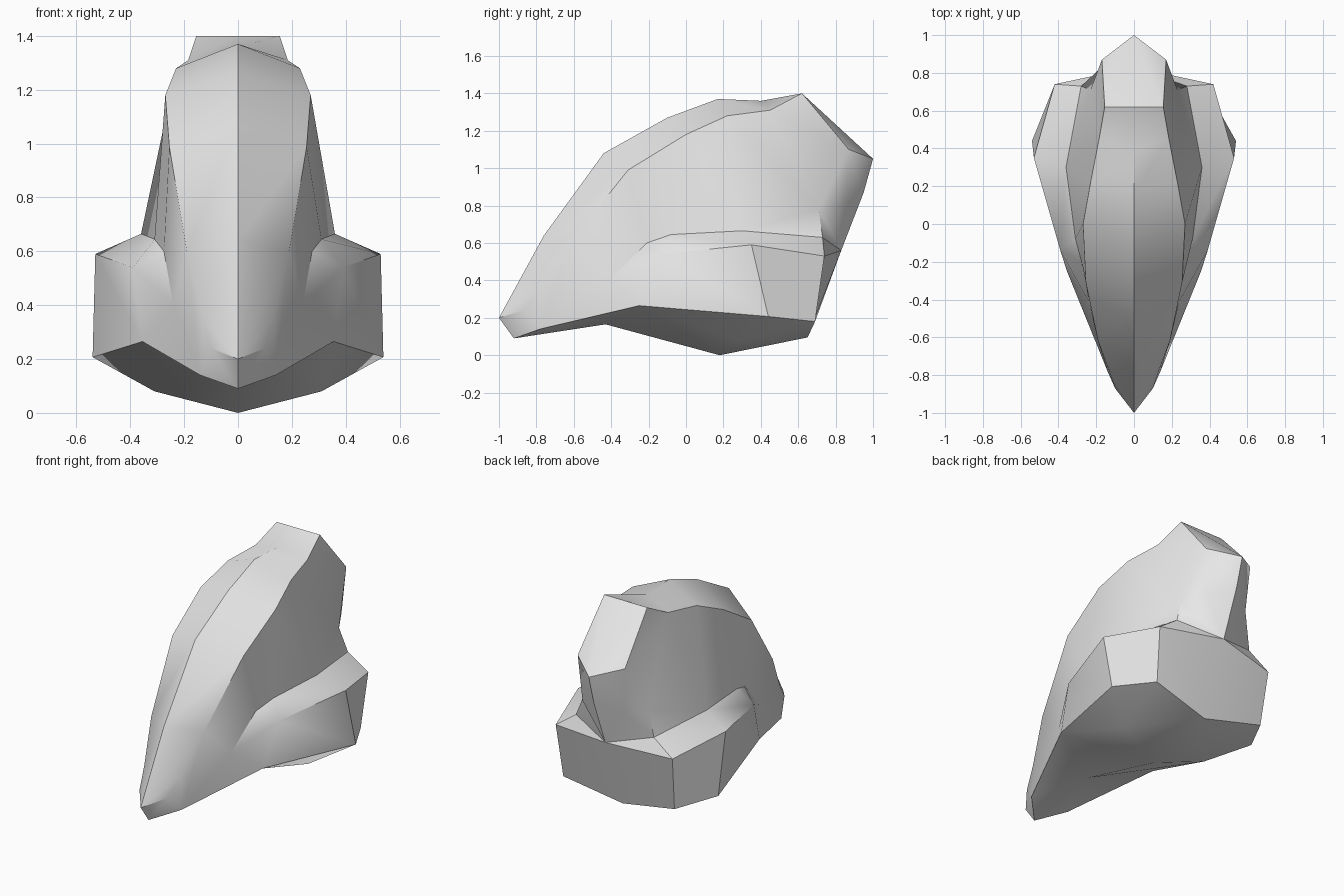
import bpy, bmesh, math

if "Cube" in bpy.data.objects:
    bpy.data.objects.remove(bpy.data.objects["Cube"])

# Half-hull rails (x, y, z), running nose to tail
crown = [(0, -1, .2), (0, -.76, .64), (0, -.44, 1.08), (0, -.1, 1.27),
         (0, .17, 1.37), (0, .4, 1.36), (0, .62, 1.4)]
ridge = [(.1, -.87, .24), (.13, -.78, .35), (.19, -.62, .6), (.255, -.31, .99),
         (.27, 0, 1.18), (.23, .22, 1.28), (.185, .45, 1.31), (.155, .62, 1.4)]
shelf_tip = (.24, -.41, .4)
shelf_in = [(.275, -.21, .6), (.31, -.08, .645), (.36, .3, .665), (.28, .73, .63)]
shelf_out = [(.39, -.14, .54), (.53, .35, .59), (.42, .74, .53)]
chine = [(0, -.92, .09), (.14, -.78, .14), (.355, -.25, .265), (.54, .44, .207), (.4, .69, .18)]
keel = [(0, -.43, .165), (0, .18, 0), (0, .65, .095)]
belly = (.31, .28, .08)
# Tail points
tail = [(0, 1, 1.05), (0, .95, .87), (0, .83, .56)]
cheek, column, hollow = (.17, .87, 1.1), (.15, .85, .8), (.23, .71, .78)

bm = bmesh.new()


def face(*pts):
    """Add a face and its mirror image, dropping repeated points."""
    pts = list(dict.fromkeys(pts))
    if len(pts) < 3:
        return
    for s in (1, -1):
        vs = [bm.verts.new((s * x, y, z)) for x, y, z in pts]
        bm.faces.new(vs if s == 1 else vs[::-1])


def bridge(a, b):
    for i in range(len(a) - 1):
        face(a[i], a[i + 1], b[i + 1], b[i])


# Canopy and upper sides
bridge(crown[:1] + crown, ridge)
bridge(ridge[:3] + ridge[2:7],
       [chine[1]] * 3 + [shelf_tip] + shelf_in[:3] + [hollow])
face(shelf_in[2], hollow, shelf_in[3])
# Nose
face(crown[0], ridge[0], chine[0])
face(ridge[0], chine[1], chine[0])
# Side shelf
bridge([shelf_tip] + shelf_in, [shelf_tip] + shelf_out[:1] + shelf_out)
# Lower sides
bridge([shelf_tip, shelf_tip] + shelf_out, chine[1:3] + chine[2:])
# Tail
face(ridge[7], crown[6], tail[0])
face(ridge[7], tail[0], cheek)
bridge([ridge[7], ridge[6], hollow, column], [cheek] * 4)
face(cheek, tail[0], tail[1], column)
face(column, tail[1], tail[2])
face(hollow, column, tail[2], shelf_in[3])
# Back panel
face(shelf_in[3], tail[2], shelf_out[2])
face(shelf_out[2], tail[2], keel[2], chine[4])
# Underside
face(chine[0], keel[0], chine[1])
face(chine[1], keel[0], chine[2])
face(chine[2], keel[0], keel[1], belly)
face(chine[2], belly, chine[3])
face(belly, keel[1], keel[2])
face(belly, keel[2], chine[4], chine[3])

bmesh.ops.remove_doubles(bm, verts=bm.verts, dist=.0005)
bmesh.ops.recalc_face_normals(bm, faces=bm.faces)
mesh = bpy.data.meshes.new("hull")
bm.to_mesh(mesh)
bm.free()

hull = bpy.data.objects.new("hull", mesh)
bpy.context.collection.objects.link(hull)
grey = bpy.data.materials.new("light grey")
grey.diffuse_color = (.8, .8, .8, 1)
grey.use_nodes = True
grey.node_tree.nodes["Principled BSDF"].inputs["Base Color"].default_value = grey.diffuse_color
mesh.materials.append(grey)

bpy.context.view_layer.objects.active = hull
hull.select_set(True)
bpy.ops.object.shade_smooth_by_angle(angle=math.radians(32))
